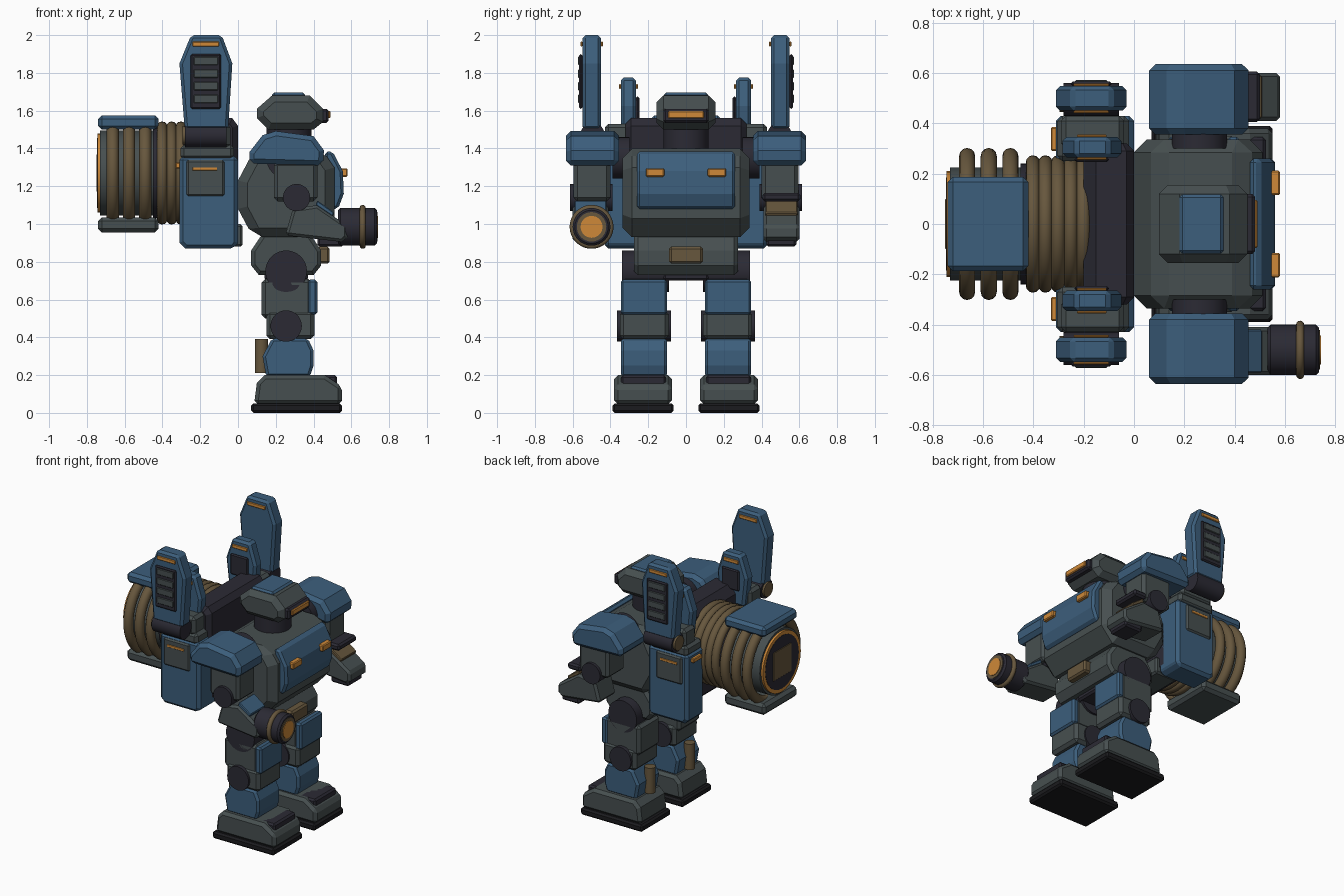
import bpy, bmesh, math
from mathutils import Matrix

if "Cube" in bpy.data.objects:
    bpy.data.objects.remove(bpy.data.objects["Cube"])


def material(name, rgb):
    m = bpy.data.materials.new(name)
    m.use_nodes = True
    m.diffuse_color = (*rgb, 1)
    m.node_tree.nodes["Principled BSDF"].inputs["Base Color"].default_value = (*rgb, 1)
    return m


BLUE = material("steel blue", (0.045, 0.112, 0.2))
GRAY = material("armor gray", (0.062, 0.078, 0.08))
DARK = material("joint dark", (0.024, 0.023, 0.034))
SOLE = material("rubber black", (0.011, 0.011, 0.013))
BROWN = material("bronze brown", (0.135, 0.095, 0.047))
ORANGE = material("glow orange", (0.62, 0.25, 0.04))


def finish(name, bm, mat, bevel=0, smooth=False):
    bmesh.ops.recalc_face_normals(bm, faces=bm.faces)
    mesh = bpy.data.meshes.new(name)
    bm.to_mesh(mesh)
    bm.free()
    mesh.materials.append(mat)
    ob = bpy.data.objects.new(name, mesh)
    bpy.context.collection.objects.link(ob)
    if bevel:
        mod = ob.modifiers.new("chamfer", "BEVEL")
        mod.width, mod.segments = bevel, 1
        mod.limit_method, mod.angle_limit = "ANGLE", math.radians(55)
    if smooth:
        bpy.ops.object.select_all(action="DESELECT")
        ob.select_set(True)
        bpy.context.view_layer.objects.active = ob
        bpy.ops.object.shade_smooth_by_angle(angle=math.radians(40))
    return ob


def prof(name, pts, y, mat, bevel=0.015):
    """Extrude an x-z outline between two y values."""
    bm = bmesh.new()
    face = bm.faces.new([bm.verts.new((px, y[0], pz)) for px, pz in pts])
    ext = bmesh.ops.extrude_face_region(bm, geom=[face])["geom"]
    verts = [v for v in ext if isinstance(v, bmesh.types.BMVert)]
    bmesh.ops.translate(bm, verts=verts, vec=(0, y[1] - y[0], 0))
    return finish(name, bm, mat, bevel)


def box(name, x, y, z, mat, bevel=0.012):
    return prof(name, [(x[0], z[0]), (x[1], z[0]), (x[1], z[1]), (x[0], z[1])], y, mat, bevel)


def cyl(name, axis, a, b, c, r, mat, r2=None, bevel=0.0):
    """Cylinder from a to b along an axis; c holds the other two coordinates."""
    bm = bmesh.new()
    bmesh.ops.create_cone(bm, cap_ends=True, segments=32, radius1=r,
                          radius2=r if r2 is None else r2, depth=b - a)
    mid = (a + b) / 2
    turn, loc = {"x": (Matrix.Rotation(math.pi / 2, 4, "Y"), (mid, *c)),
                 "y": (Matrix.Rotation(math.pi / 2, 4, "X"), (c[0], mid, c[1])),
                 "z": (Matrix(), (*c, mid))}[axis]
    bm.transform(Matrix.Translation(loc) @ turn)
    return finish(name, bm, mat, bevel, True)


def ring(name, x, c, R, r, mat):
    """Torus around the x axis."""
    bm = bmesh.new()
    n, k = 48, 12
    rows = []
    for i in range(n):
        a = math.tau * i / n
        row = []
        for j in range(k):
            t = math.tau * j / k
            d = R + r * math.cos(t)
            row.append(bm.verts.new((x + r * math.sin(t), c[0] + d * math.cos(a), c[1] + d * math.sin(a))))
        rows.append(row)
    for i in range(n):
        for j in range(k):
            p, q = rows[i], rows[(i + 1) % n]
            bm.faces.new((p[j], q[j], q[(j + 1) % k], p[(j + 1) % k]))
    return finish(name, bm, mat, 0, True)


# Torso and pelvis
prof("torso", [(0, 1.08), (0.08, 0.93), (0.42, 0.93), (0.51, 1.03), (0.51, 1.3), (0.44, 1.4),
               (0.09, 1.4), (0, 1.23)], (-0.335, 0.335), GRAY, 0.05)
prof("chest_plate", [(0.46, 1.08), (0.53, 1.08), (0.56, 1.16), (0.555, 1.28), (0.5, 1.385), (0.46, 1.385)],
     (-0.26, 0.26), BLUE)
prof("pelvis", [(0.07, 0.78), (0.11, 0.73), (0.4, 0.73), (0.44, 0.78), (0.44, 0.86), (0.38, 0.95),
                (0.13, 0.95), (0.07, 0.86)], (-0.275, 0.275), GRAY, 0.02)
box("crotch_block", (0.14, 0.37), (-0.12, 0.12), (0.7, 0.8), DARK)
box("belt_buckle", (0.42, 0.485), (-0.09, 0.09), (0.79, 0.88), BROWN)

# Head
cyl("neck", "z", 1.38, 1.52, (0.27, 0), 0.12, DARK)
prof("head", [(0.1, 1.56), (0.16, 1.5), (0.4, 1.5), (0.45, 1.54), (0.45, 1.61), (0.38, 1.68),
              (0.18, 1.68), (0.1, 1.61)], (-0.155, 0.155), GRAY, 0.035)
box("head_cap", (0.18, 0.355), (-0.118, 0.118), (1.67, 1.695), BLUE)
box("visor_frame", (0.42, 0.48), (-0.12, 0.12), (1.535, 1.61), DARK)
box("visor", (0.46, 0.49), (-0.095, 0.095), (1.56, 1.598), ORANGE, 0.005)

# Backpack core
prof("backpack", [(-0.2, 0.9), (0.0, 0.9), (0.0, 1.52), (-0.03, 1.56), (-0.15, 1.56), (-0.2, 1.5)],
     (-0.32, 0.32), DARK, 0.03)
box("backpack_base", (-0.15, 0.025), (-0.25, 0.25), (0.88, 1.0), GRAY)

# Coil drum
DRUM = (0, 1.27)
cyl("drum_core", "x", -0.73, -0.15, DRUM, 0.225, GRAY)
for i in range(3):
    ring("drum_coil", -0.663 + 0.086 * i, DRUM, 0.27, 0.032, BROWN)
for i in range(5):
    ring("neck_coil", -0.402 + 0.05 * i, DRUM, 0.245, 0.028, BROWN)
cyl("drum_collar", "x", -0.45, -0.425, DRUM, 0.24, DARK)
cyl("drum_rim", "x", -0.745, -0.725, DRUM, 0.21, ORANGE)
cyl("drum_end", "x", -0.747, -0.73, DRUM, 0.185, DARK)
box("drum_badge", (-0.75, -0.74), (-0.1, 0.1), (1.17, 1.37), BROWN, 0.003)
box("drum_top_plate", (-0.74, -0.42), (-0.187, 0.187), (1.5, 1.575), BLUE, 0.02)
box("drum_bottom_plate", (-0.74, -0.42), (-0.187, 0.187), (0.955, 1.035), GRAY, 0.02)


def fin(name, s, y, x, z, slats):
    """Clipped-top fin with vent panels and glowing strips on its faces."""
    w, mid = x[1] - x[0], (x[0] + x[1]) / 2
    lo, hi = z
    prof(name, [(x[0] + 0.1 * w, lo), (x[1] - 0.08 * w, lo), (x[1], hi - 0.15), (x[1] - 0.2 * w, hi),
                (x[0] + 0.22 * w, hi), (x[0], hi - 0.15)], (s * y[0], s * y[1]), BLUE, 0.016)
    for face, d in ((y[0], -1), (y[1], 1)):
        box(name + "_strip", (mid - 0.25 * w, mid + 0.25 * w), (s * face, s * (face + d * 0.01)),
            (hi - 0.06, hi - 0.035), ORANGE, 0.003)
        if (d == 1) == (slats > 0):
            box(name + "_vent", (mid - 0.29 * w, mid + 0.29 * w), (s * face, s * (face + d * 0.018)),
                (lo + 0.11, hi - 0.1), DARK, 0.008)
            for i in range(slats):
                h = lo + 0.14 + i * 0.067
                box(name + "_slat", (mid - 0.23 * w, mid + 0.23 * w),
                    (s * face, s * (face + d * 0.024)), (h, h + 0.045), GRAY, 0.004)


for s, side in ((1, "left"), (-1, "right")):
    def Y(a, b):
        return (s * a, s * b)

    def span(a, b):
        return sorted((s * a, s * b))

    # Leg
    box(side + "_sole", (0.07, 0.55), Y(0.065, 0.39), (0, 0.05), SOLE)
    prof(side + "_foot", [(0.085, 0.045), (0.55, 0.045), (0.55, 0.14), (0.46, 0.2), (0.14, 0.2), (0.1, 0.16)],
         Y(0.075, 0.38), GRAY, 0.02)
    box(side + "_toe_plate", (0.4, 0.525), Y(0.105, 0.345), (0.14, 0.2), DARK)
    prof(side + "_shin", [(0.15, 0.19), (0.38, 0.19), (0.4, 0.25), (0.4, 0.33), (0.37, 0.395), (0.18, 0.395),
                          (0.13, 0.3)], Y(0.1, 0.345), BLUE)
    cyl(side + "_calf_piston", "z", 0.21, 0.39, (0.125, s * 0.22), 0.035, BROWN)
    box(side + "_knee_block", (0.15, 0.405), Y(0.09, 0.35), (0.39, 0.54), GRAY, 0.02)
    cyl(side + "_knee_joint", "y", *span(0.08, 0.366), (0.255, 0.46), 0.083, DARK)
    box(side + "_thigh", (0.125, 0.39), Y(0.105, 0.34), (0.5, 0.71), GRAY, 0.02)
    box(side + "_thigh_plate", (0.37, 0.42), Y(0.1, 0.345), (0.52, 0.705), BLUE)
    cyl(side + "_hip_joint", "y", *span(0.09, 0.34), (0.255, 0.75), 0.11, DARK)

    # Arm
    cyl(side + "_shoulder_joint", "y", *span(0.3, 0.39), (0.26, 1.35), 0.11, DARK)
    prof(side + "_shoulder", [(0.06, 1.32), (0.45, 1.31), (0.455, 1.39), (0.4, 1.465), (0.2, 1.492),
                              (0.13, 1.47), (0.06, 1.38)], Y(0.355, 0.635), BLUE, 0.025)
    box(side + "_upper_arm", (0.19, 0.42), Y(0.4, 0.595), (1.12, 1.33), GRAY, 0.02)
    cyl(side + "_elbow", "y", *span(0.39, 0.615), (0.31, 1.14), 0.072, DARK)
    prof(side + "_forearm", [(0.25, 0.94), (0.55, 0.905), (0.58, 0.93), (0.58, 0.99), (0.42, 1.1),
                             (0.29, 1.08)], Y(0.41, 0.6), GRAY)
    arm_plate = [(0.41, 1.1), (0.5, 1.04), (0.51, 1.06), (0.42, 1.125)]
    prof(side + "_forearm_plate", arm_plate, Y(0.42, 0.59), BLUE if s < 0 else BROWN, 0.005)

    # Chest light
    box(side + "_chest_light", (0.54, 0.58), Y(0.115, 0.212), (1.25, 1.295), ORANGE, 0.006)

    # Side pod with hatch
    prof(side + "_pod", [(-0.31, 0.9), (-0.28, 0.87), (-0.02, 0.87), (0, 0.9), (0, 1.36), (-0.31, 1.36)],
         Y(0.24, 0.43), BLUE, 0.02)
    box(side + "_hatch", (-0.275, -0.07), Y(0.4, 0.44), (1.145, 1.34), GRAY)
    box(side + "_hatch_strip", (-0.24, -0.11), Y(0.44, 0.446), (1.283, 1.3), ORANGE, 0.002)
    box(side + "_pod_strip", (-0.33, -0.3), Y(0.29, 0.385), (1.295, 1.325), ORANGE, 0.005)
    box(side + "_pod_cap", (-0.305, -0.02), Y(0.25, 0.43), (1.34, 1.42), GRAY, 0.02)
    box(side + "_fin_mount", (-0.29, -0.04), Y(0.3, 0.43), (1.4, 1.53), GRAY, 0.02)

    # Fins and hinge
    cyl(side + "_fin_hinge", "x", -0.28, -0.06, (s * 0.495, 1.47), 0.065, DARK)
    cyl(side + "_hinge_cap", "x", -0.295, -0.275, (s * 0.495, 1.47), 0.05, BROWN)
    fin(side + "_outer_fin", s, (0.45, 0.548), (-0.31, -0.03), (1.5, 2.0), 4)
    fin(side + "_inner_fin", s, (0.265, 0.345), (-0.285, -0.05), (1.42, 1.775), 0)

# Left hand
box("left_hand", (0.42, 0.56), (0.425, 0.585), (0.88, 0.975), DARK)
box("left_wrist_plate", (0.4, 0.5), (0.405, 0.605), (1.12, 1.165), DARK)

# Right arm cannon
GUN = (-0.5, 0.985)
cyl("cannon", "x", 0.53, 0.735, GUN, 0.1, DARK, bevel=0.012)
ring("cannon_band", 0.66, GUN, 0.1, 0.016, BROWN)
cyl("cannon_collar", "x", 0.72, 0.738, GUN, 0.078, BROWN)
cyl("cannon_lens", "x", 0.73, 0.742, GUN, 0.058, ORANGE)
